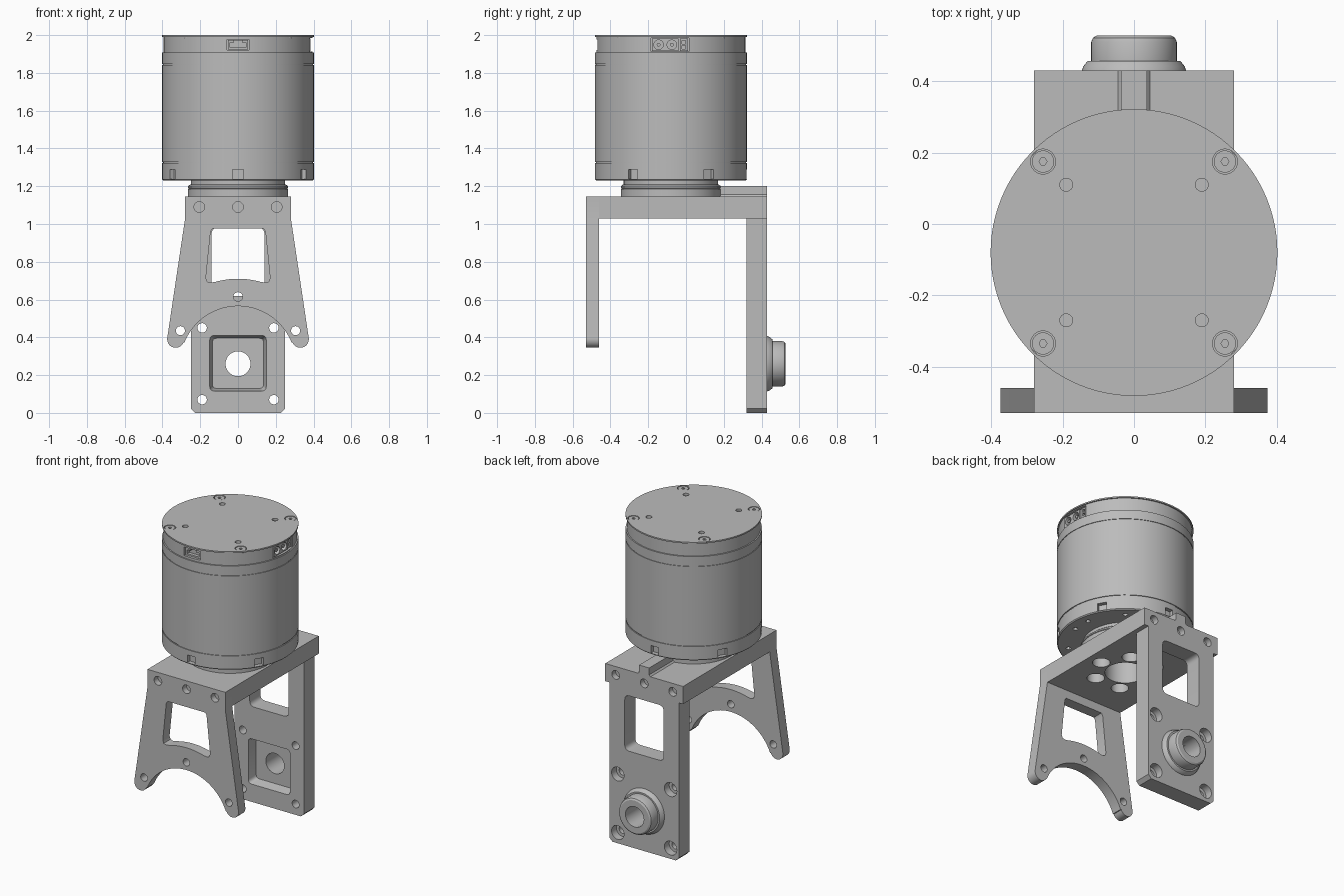
import bpy, bmesh
from math import sin, cos, pi, radians
from mathutils import Vector, Matrix

cube = bpy.data.objects.get("Cube")
if cube:
    bpy.data.objects.remove(cube, do_unlink=True)

grey = bpy.data.materials.new("machined_grey")
grey.use_nodes = True
GREY = (0.5, 0.5, 0.5, 1)
grey.diffuse_color = GREY
grey.node_tree.nodes["Principled BSDF"].inputs["Base Color"].default_value = GREY

MY = -0.08    # motor axis y
BZ = 0.26     # pivot height
PLACE = {"X": lambda u, v, w: (w, u, v),
         "Y": lambda u, v, w: (u, w, v),
         "Z": lambda u, v, w: (u, v, w)}


def finish(name, bm):
    bmesh.ops.recalc_face_normals(bm, faces=bm.faces)
    mesh = bpy.data.meshes.new(name)
    bm.to_mesh(mesh)
    bm.free()
    mesh.materials.append(grey)
    obj = bpy.data.objects.new(name, mesh)
    bpy.context.collection.objects.link(obj)
    return obj


def prism(name, pts, axis, lo, hi, taper=1.0):
    """Extrude a 2D outline along an axis, optionally scaling the far end."""
    bm = bmesh.new()
    pts = [Vector(p) for p in pts]
    mid = sum(pts, Vector((0, 0))) / len(pts)
    far = [mid + (p - mid) * taper for p in pts]
    a = [bm.verts.new(PLACE[axis](p.x, p.y, lo)) for p in pts]
    b = [bm.verts.new(PLACE[axis](p.x, p.y, hi)) for p in far]
    bm.faces.new(a)
    bm.faces.new(b[::-1])
    for i in range(len(a)):
        j = (i + 1) % len(a)
        bm.faces.new((a[i], a[j], b[j], b[i]))
    return finish(name, bm)


def arc(u, v, r, start, end, n):
    return [(u + r * cos(radians(start + (end - start) * i / n)),
             v + r * sin(radians(start + (end - start) * i / n))) for i in range(n + 1)]


def rod(name, u, v, r, axis, lo, hi, n=32):
    return prism(name, arc(u, v, r, 0, 360, n)[:-1], axis, lo, hi)


def rounded(pts, r, n=5):
    """Round every corner of a polygon with a short curve."""
    out = []
    for i, p in enumerate(pts):
        p, a, b = Vector(p), Vector(pts[i - 1]), Vector(pts[(i + 1) % len(pts)])
        s, e = p + (a - p).normalized() * r, p + (b - p).normalized() * r
        for k in range(n + 1):
            t = k / n
            out.append(s * (1 - t) ** 2 + p * 2 * t * (1 - t) + e * t * t)
    return out


def rect(u0, u1, v0, v1):
    return [(u0, v0), (u1, v0), (u1, v1), (u0, v1)]


def lathe(name, profile, centre, axis="Z", closed=False):
    """Spin an (r, h) profile around an axis."""
    bm = bmesh.new()
    vs = [bm.verts.new((r, 0, h)) for r, h in profile]
    for p, q in zip(vs, vs[1:] + (vs[:1] if closed else [])):
        bm.edges.new((p, q))
    bmesh.ops.spin(bm, geom=bm.verts[:] + bm.edges[:], cent=(0, 0, 0),
                   axis=(0, 0, 1), angle=2 * pi, steps=96)
    bmesh.ops.remove_doubles(bm, verts=bm.verts, dist=1e-4)
    if axis == "Y":
        bmesh.ops.rotate(bm, verts=bm.verts, matrix=Matrix.Rotation(-pi / 2, 3, "X"))
    bmesh.ops.translate(bm, verts=bm.verts, vec=centre)
    return finish(name, bm)


def carve(obj, cutters):
    bpy.context.view_layer.objects.active = obj
    for c in cutters:
        c.hide_render = True
        mod = obj.modifiers.new("cut", "BOOLEAN")
        mod.operation, mod.solver, mod.object = "DIFFERENCE", "EXACT", c
        bpy.ops.object.modifier_apply(modifier=mod.name)
        bpy.data.objects.remove(c, do_unlink=True)


# Front fork: flared legs around a round opening
half = [(0.28, 1.145), (0.28, 1.03)]
half += arc(0.33, 0.39, 0.045, 8, -158, 14)
half += arc(0, BZ, 0.305, 22, 90, 20)
front = prism("front_fork", half + [(-x, z) for x, z in half[-2::-1]], "Y", -0.53, -0.46)
side = [(0.145, 0.69), (0.163, 0.695), (0.17, 0.715), (0.145, 0.96), (0.135, 0.975)]
window = side + [(-x, z) for x, z in side[::-1]] + arc(0, BZ, 0.45, 106, 74, 12)
cuts = [prism("cutter", window, "Y", -0.6, -0.4)]
cuts += [rod("cutter", x, z, 0.024, "Y", -0.6, -0.4)
         for x, z in ((-0.305, 0.435), (0.305, 0.435), (0, 0.615))]
cuts += [rod("cutter", x, 1.09, 0.028, "Y", -0.6, -0.49) for x in (-0.205, 0, 0.205)]
carve(front, cuts)

# Top plate with hub bolt circle
plate = prism("top_plate", rect(-0.28, 0.28, -0.46, 0.32), "Z", 1.03, 1.145)
cuts = [rod("cutter", 0, MY, 0.12, "Z", 0.9, 1.3, 48)]
cuts += [rod("cutter", 0.185 * cos(k * pi / 3), MY + 0.185 * sin(k * pi / 3),
             0.052, "Z", 0.9, 1.3) for k in range(6)]
carve(plate, cuts)

# Rear plate: wide head, chamfered foot, window, pocket and bolt holes
half = [(0.28, 1.145), (0.28, 1.03), (0.25, 1.03), (0.25, 0.022), (0.228, 0)]
back = prism("rear_plate", half + [(-x, z) for x, z in half[::-1]], "Y", 0.32, 0.43)
cuts = [prism("cutter", rounded(rect(-0.14, 0.14, 0.62, 0.98), 0.035), "Y", 0.2, 0.6),
        prism("cutter", rounded(rect(-0.15, 0.15, 0.115, 0.41), 0.025), "Y", 0.319, 0.38, 0.9),
        rod("cutter", 0, BZ, 0.066, "Y", 0.2, 0.6)]
for x in (-0.19, 0.19):
    for z in (0.07, 0.45):
        cuts += [rod("cutter", x, z, 0.025, "Y", 0.2, 0.6),
                 rod("cutter", x, z, 0.045, "Y", 0.38, 0.6)]
cuts += [rod("cutter", x, 1.09, 0.028, "Y", 0.39, 0.6) for x in (-0.205, 0, 0.205)]
carve(back, cuts)

# Pivot boss on the rear plate
lathe("pivot_boss", [(0.066, 0), (0.146, 0), (0.142, 0.012), (0.13, 0.027), (0.12, 0.027),
                     (0.12, 0.08), (0.115, 0.092), (0.105, 0.098), (0.066, 0.098)],
      (0, 0.43, BZ), "Y", True)

# Cable rib from the hub to the rear edge
prism("cable_rib", [(-0.045, 1.145), (0.045, 1.145), (0.036, 1.155), (0.036, 1.2),
                    (-0.036, 1.2), (-0.036, 1.155)], "Y", 0.17, 0.43)

# Output hub between plate and motor
lathe("output_hub", [(0.12, 1.145), (0.265, 1.145), (0.265, 1.185), (0.26, 1.188),
                     (0.265, 1.191), (0.265, 1.2), (0.255, 1.208), (0.25, 1.208),
                     (0.25, 1.23), (0.12, 1.23)], (0, MY, 0), closed=True)

# Motor housing with seam grooves and stepped cap
R = 0.402
motor = lathe("motor_housing", [(0, 1.23), (R - 0.006, 1.23), (R, 1.236), (R, 1.322),
              (R - 0.005, 1.322), (R - 0.005, 1.329), (R, 1.329), (R, 1.842),
              (R - 0.004, 1.842), (R - 0.004, 1.847), (R, 1.847), (R, 1.907),
              (R - 0.008, 1.907), (R - 0.008, 1.991), (R, 1.991), (R, 2), (0, 2)], (0, MY, 0))
cuts = []
for k in range(6):
    # Notches around the lower rim and small vents underneath
    turn = Matrix.Translation((0, MY, 0)) @ Matrix.Rotation(k * pi / 3, 4, "Z")
    notch = prism("cutter", rect(-0.028, 0.028, 1.238, 1.288), "Y", -0.43, -0.375)
    notch.data.transform(turn)
    cuts.append(notch)
    for a in (20, 40):
        t = radians(60 * k + a + 30)
        cuts.append(rod("cutter", 0.34 * cos(t), MY + 0.34 * sin(t), 0.015, "Z", 1.2, 1.25, 12))
for sx in (-1, 1):
    for sy in (-1, 1):
        cuts += [rod("cutter", sx * 0.255, MY + sy * 0.255, 0.035, "Z", 1.985, 2.1),
                 rod("cutter", sx * 0.19, MY + sy * 0.19, 0.018, "Z", 1.985, 2.1)]
        head = rod("cap_screw", sx * 0.255, MY + sy * 0.255, 0.031, "Z", 1.97, 1.998)
        carve(head, [rod("cutter", sx * 0.255, MY + sy * 0.255, 0.011, "Z", 1.985, 2.1, 6)])
cuts += [prism("cutter", rect(-0.058, 0.058, 1.922, 1.978), "Y", -0.6, -0.425),
         prism("cutter", rect(-0.185, 0.015, 1.912, 1.986), "X", 0.34, 0.5)]
carve(motor, cuts)

# Signal socket at the front and power socket at the side
signal = prism("signal_socket", rect(-0.053, 0.053, 1.925, 1.975), "Y", -0.462, -0.42)
carve(signal, [prism("cutter", rect(-0.042, 0.042, 1.935, 1.96), "Y", -0.5, -0.44),
               prism("cutter", rect(-0.02, 0.02, 1.955, 1.99), "Y", -0.5, -0.44)])
power = prism("power_socket", rect(-0.18, -0.04, 1.917, 1.981), "X", 0.33, 0.385)
carve(power, [rod("cutter", y, 1.949, 0.025, "X", 0.355, 0.5) for y in (-0.145, -0.075)])
for y in (-0.145, -0.075):
    rod("power_pin", y, 1.949, 0.01, "X", 0.34, 0.38, 16)
aux = prism("aux_socket", rect(-0.033, 0.01, 1.917, 1.981), "X", 0.33, 0.38)
carve(aux, [prism("cutter", rect(-0.02, -0.002, z, z + 0.018), "X", 0.36, 0.5)
            for z in (1.927, 1.953)])

# Smooth shading with crisp edges
bpy.ops.object.select_all(action="DESELECT")
for obj in bpy.context.scene.objects:
    if obj.type == "MESH":
        obj.select_set(True)
        bpy.context.view_layer.objects.active = obj
bpy.ops.object.shade_smooth_by_angle(angle=radians(30))
